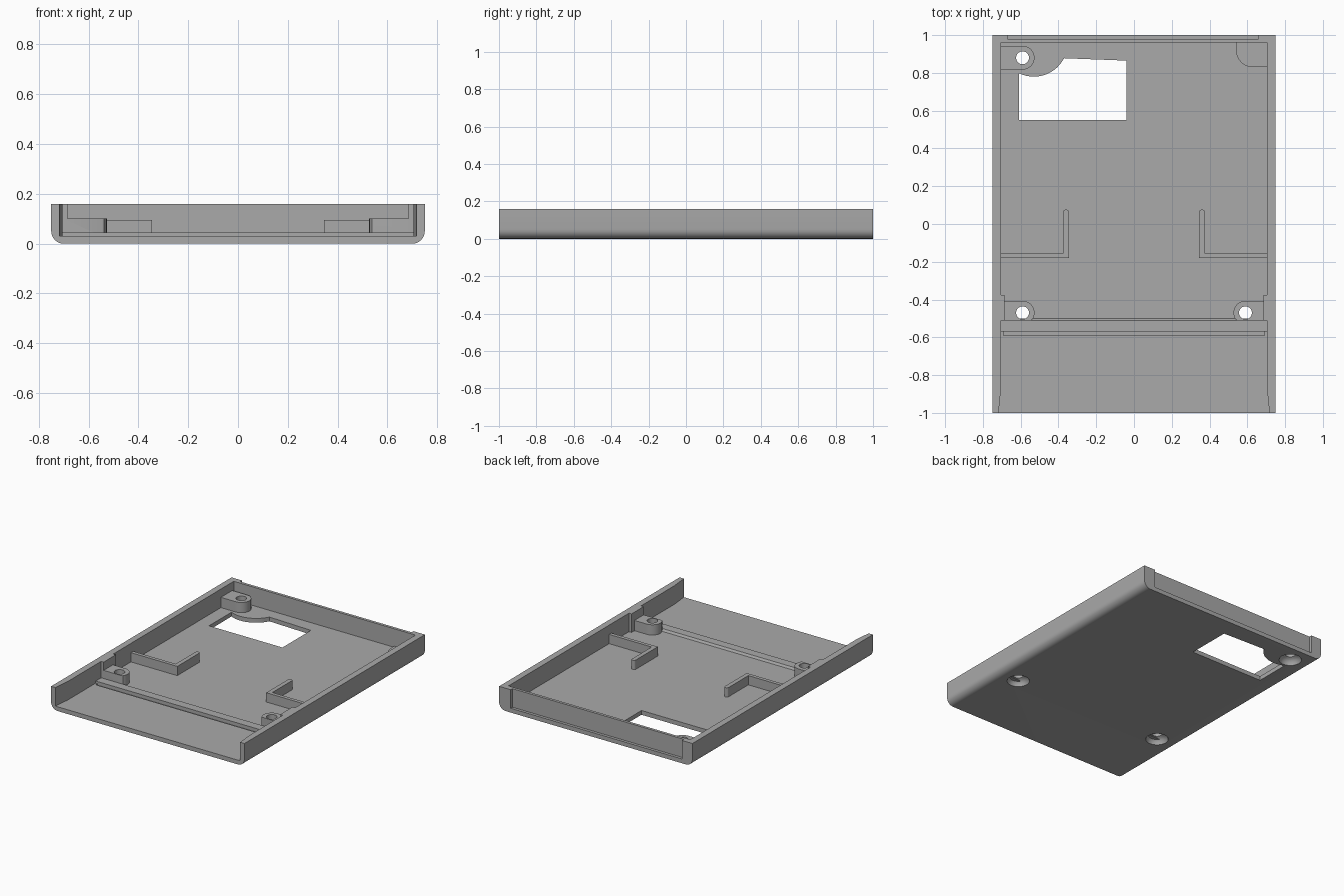
import bpy, bmesh
from math import sin, cos, pi, radians, sqrt

if "Cube" in bpy.data.objects:
    bpy.data.objects.remove(bpy.data.objects["Cube"])

GREY = bpy.data.materials.new("plain grey")
GREY.use_nodes = True
tone = (0.4, 0.4, 0.4, 1)
GREY.diffuse_color = tone
GREY.node_tree.nodes["Principled BSDF"].inputs["Base Color"].default_value = tone

FLOOR, TOP, INNER, OUTER = 0.03, 0.16, 0.705, 0.75


def finish(name, bm):
    bmesh.ops.recalc_face_normals(bm, faces=bm.faces[:])
    mesh = bpy.data.meshes.new(name)
    bm.to_mesh(mesh)
    bm.free()
    mesh.materials.append(GREY)
    ob = bpy.data.objects.new(name, mesh)
    bpy.context.collection.objects.link(ob)
    return ob


def prism(name, pts, lo, hi, axis="z"):
    """Extrude a closed outline along z or y."""
    bm = bmesh.new()
    place = (lambda p: (p[0], p[1], lo)) if axis == "z" else (lambda p: (p[0], lo, p[1]))
    face = bm.faces.new([bm.verts.new(place(p)) for p in pts])
    out = bmesh.ops.extrude_face_region(bm, geom=[face])
    verts = [g for g in out["geom"] if isinstance(g, bmesh.types.BMVert)]
    step = (0, 0, hi - lo) if axis == "z" else (0, hi - lo, 0)
    bmesh.ops.translate(bm, verts=verts, vec=step)
    return finish(name, bm)


def box(name, x0, x1, y0, y1, z0, z1):
    return prism(name, [(x0, y0), (x1, y0), (x1, y1), (x0, y1)], z0, z1)


def arc(cx, cy, r, a0, a1, n=10):
    angles = [radians(a0 + (a1 - a0) * i / n) for i in range(n + 1)]
    return [(cx + r * cos(a), cy + r * sin(a)) for a in angles]


def cut(ob, cutter):
    mod = ob.modifiers.new("cut", "BOOLEAN")
    mod.operation, mod.solver, mod.object = "DIFFERENCE", "EXACT", cutter
    bpy.context.view_layer.objects.active = ob
    bpy.ops.object.modifier_apply(modifier=mod.name)


def smooth(ob):
    bpy.ops.object.select_all(action="DESELECT")
    ob.select_set(True)
    bpy.context.view_layer.objects.active = ob
    bpy.ops.object.shade_smooth_by_angle(angle=radians(30))


def hole_cutter(x, y):
    """Screw hole with a domed countersink underneath."""
    bm = bmesh.new()
    rings = []
    n = 32
    for r, z in [(0.075, -0.01), (0.073, 0), (0.066, 0.02), (0.052, 0.034),
                 (0.034, 0.042), (0.034, 0.2)]:
        rings.append([bm.verts.new((x + r * cos(2 * pi * i / n),
                                    y + r * sin(2 * pi * i / n), z)) for i in range(n)])
    for a, b in zip(rings, rings[1:]):
        for i in range(n):
            bm.faces.new((a[i], a[(i + 1) % n], b[(i + 1) % n], b[i]))
    bm.faces.new(rings[0])
    bm.faces.new(rings[-1])
    ob = finish("hole_cutter", bm)
    ob.hide_render = True
    return ob


# Tray: U-shaped section with rounded lower edges
R = 0.05
section = arc(-OUTER + R, R, R, 180, 270, 6) + arc(OUTER - R, R, R, 270, 360, 6)
section += [(OUTER, TOP), (INNER, TOP), (INNER, FLOOR),
            (-INNER, FLOOR), (-INNER, TOP), (-OUTER, TOP)]
tray = prism("tray", section, -1, 1, "y")

# Openings in the tray
holes = [hole_cutter(-0.59, 0.88), hole_cutter(-0.59, -0.47), hole_cutter(0.59, -0.47)]
cx, cy, r = -0.53, 0.96, 0.18
window = [(-0.61, 0.55), (-0.04, 0.55), (-0.04, 0.865)]
window += [(x, cy - sqrt(r * r - (x - cx) ** 2))
           for x in [-0.37 - 0.24 * i / 12 for i in range(13)]]
cutters = [prism("window_cutter", window, -0.1, 0.1),
           box("groove_cutter", -0.69, 0.69, -0.59, -0.57, 0.02, 0.1)]
for s in (-1, 1):
    cutters.append(prism("flare_cutter", [(s * 0.69, -0.88), (s * INNER, -0.88),
                         (s * 0.718, -1.01), (s * 0.69, -1.01)], FLOOR, 0.2))
for c in holes + cutters:
    c.hide_render = True
    cut(tray, c)
smooth(tray)

# Back wall with a recessed outer panel
back = [(-INNER, 0.96), (INNER, 0.96), (INNER, 1), (0.66, 1), (0.66, 0.98),
        (-0.67, 0.98), (-0.67, 1), (-INNER, 1)]
prism("back_wall", back, FLOOR, TOP)

# Ridge across the floor
ridge = [(-0.57, FLOOR), (-0.57, 0.045), (-0.51, 0.045), (-0.5, FLOOR)]
bm = bmesh.new()
ends = [[bm.verts.new((x, y, z)) for y, z in ridge] for x in (-INNER, INNER)]
for i in range(4):
    j = (i + 1) % 4
    bm.faces.new((ends[0][i], ends[0][j], ends[1][j], ends[1][i]))
for e in ends:
    bm.faces.new(e)
finish("floor_ridge", bm)

# Screw posts joined to the side walls
for name, x, y, hole in (("back_right_post", -0.59, 0.88, holes[0]),
                         ("front_right_post", -0.59, -0.47, holes[1]),
                         ("front_left_post", 0.59, -0.47, holes[2])):
    s = 1 if x > 0 else -1
    rad = 0.063
    lo = y - (0.04 if y < 0 else rad)
    round_end = [(s * px, py) for px, py in arc(abs(x), y, rad, 90, 270, 20)]
    outline = [(s * INNER, y + rad)] + [(px, max(py, lo)) for px, py in round_end]
    outline = [p for i, p in enumerate(outline) if not (p[1] == lo and outline[i - 1][1] == lo)]
    post = prism(name, outline + [(s * INNER, lo)], FLOOR, 0.102)
    cut(post, hole)
    smooth(post)

# Mirrored wall tabs and L-shaped ribs with rounded tips
for s, side in ((-1, "right"), (1, "left")):
    box(side + "_wall_tab", *sorted((s * 0.685, s * INNER)), -0.51, -0.375, FLOOR, TOP)
    rib = [(INNER, -0.18), (0.345, -0.18)] + arc(0.36, 0.062, 0.015, 180, 0, 6)
    rib += [(0.375, -0.155), (INNER, -0.155)]
    prism(side + "_rib", [(s * x, y) for x, y in rib], FLOOR, 0.095)

# Low pad in the back left corner
pad = [(INNER, 0.96), (0.54, 0.96)] + arc(0.63, 0.92, 0.09, 180, 270, 8) + [(INNER, 0.83)]
prism("corner_pad", pad, FLOOR, 0.038)

for c in holes + cutters:
    bpy.data.objects.remove(c)
